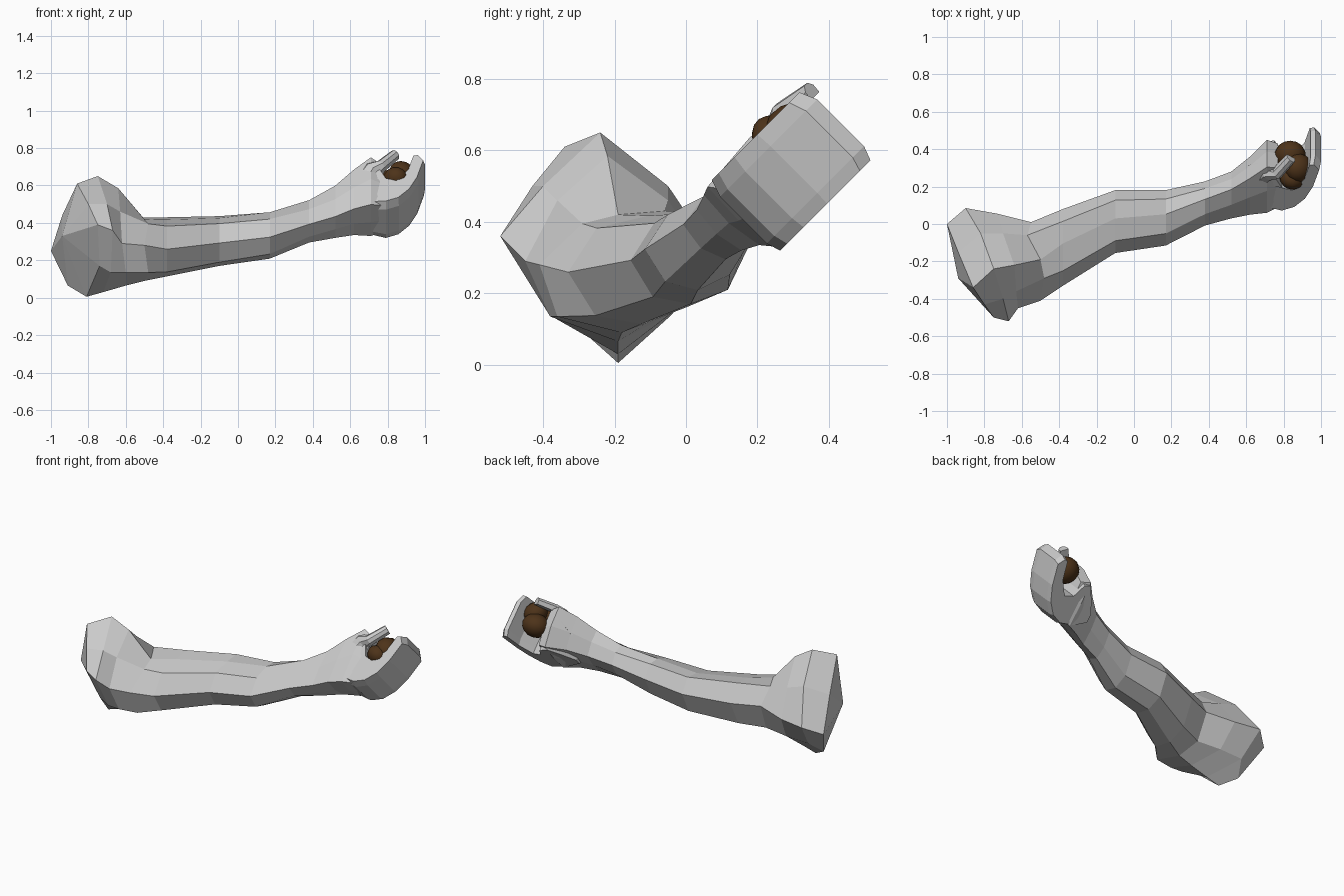
import bpy, bmesh
from mathutils import Vector

if "Cube" in bpy.data.objects:
    bpy.data.objects.remove(bpy.data.objects["Cube"])


def make_object(name, bm):
    bmesh.ops.recalc_face_normals(bm, faces=bm.faces)
    me = bpy.data.meshes.new(name)
    bm.to_mesh(me)
    bm.free()
    ob = bpy.data.objects.new(name, me)
    bpy.context.collection.objects.link(ob)
    return ob


def loft(name, rings, start_tip=None):
    """Skin a list of equal-length closed point rings and cap both ends."""
    bm = bmesh.new()
    vs = [[bm.verts.new(p) for p in r] for r in rings]
    n = len(rings[0])
    for a, b in zip(vs, vs[1:]):
        for i in range(n):
            j = (i + 1) % n
            bm.faces.new((a[i], a[j], b[j], b[i]))
    if start_tip:
        tip = bm.verts.new(start_tip)
        for i in range(n):
            bm.faces.new((vs[0][i], vs[0][(i + 1) % n], tip))
    else:
        bm.faces.new(vs[0])
    bm.faces.new(vs[-1])
    return make_object(name, bm)


# Shoulder rings: top, round the front to the bottom, and up the back
shoulder = [
    [(-.86, -.34, .61), (-.80, -.43, .50), (-.75, -.50, .39), (-.74, -.375, .17),
     (-.81, -.19, .005), (-.91, -.13, .065), (-1, 0, .25), (-.94, -.15, .44)],
    [(-.75, -.24, .65), (-.70, -.40, .50), (-.67, -.52, .36), (-.68, -.375, .135),
     (-.72, -.19, .03), (-.86, -.04, .14), (-.90, .085, .30), (-.82, -.05, .50)],
    [(-.64, -.22, .585), (-.63, -.36, .46), (-.62, -.45, .29), (-.60, -.38, .135),
     (-.60, -.19, .065), (-.70, -.04, .145), (-.73, .055, .30), (-.70, -.05, .46)],
    [(-.50, -.19, .42), (-.48, -.29, .395), (-.50, -.41, .28), (-.48, -.36, .135),
     (-.50, -.18, .09), (-.54, -.06, .15), (-.55, .01, .32), (-.57, -.06, .43)],
]

# Forearm rings: one octagon pattern blending into the diamond of the wrist
OVAL = [(.1, .92), (-.61, .7), (-1, -.08), (-.63, -.85), (0, -1), (.62, -.7), (1, .3), (.68, 1)]
DIAMOND = [(.25, 1), (-.4, .45), (-1, -.2), (-.55, -.65), (0, -1), (.55, -.5), (1, 0), (.68, .55)]
stations = [  # x, y centre, z centre, half y, half z, blend
    (-.38, -.125, .272, .205, .158, 0),
    (-.10, .013, .303, .168, .133, 0),
    (.17, .033, .337, .148, .128, .2),
    (.38, .11, .41, .118, .115, .6),
    (.52, .155, .46, .125, .14, .9),
    (.62, .205, .51, .155, .175, 1),
    (.71, .255, .54, .195, .21, 1),
    (.77, .26, .53, .17, .18, 1),
]
forearm = []
for x, yc, zc, hy, hz, t in stations:
    ring = []
    for a, b in zip(OVAL, DIAMOND):
        u, v = (a[k] * (1 - t) + b[k] * t for k in (0, 1))
        ring.append((x, yc + u * hy, zc + v * hz))
    forearm.append(ring)
loft("arm", shoulder + forearm, start_tip=(-.94, -.29, .33))

# Cupped hand: side profile (along x, palm direction) swept across the hand width,
# narrowing towards the wrist so that it melts into the arm
profile = [(.58, .46), (.68, .415), (.79, .40), (.86, .43), (.92, .50), (.965, .60),
           (1, .74), (.97, .785), (.945, .78), (.915, .66), (.85, .57), (.79, .59),
           (.75, .68), (.70, .69), (.64, .61), (.58, .52)]
S = .5 ** .5
layers = []
for w, s in ((-.315, .90), (-.265, 1), (-.08, 1), (-.04, .93)):
    layer = []
    for x, n in profile:
        k = min(1, .65 + (x - .58) * 2)
        wk = -.18 + (w + .18) * k
        n = .57 + (n - .57) * s
        x = .80 + (x - .80) * (s + 1) / 2
        layer.append((x, (n + wk) * S, (n - wk) * S))
    layers.append(layer)
loft("cupped_hand", layers)

# Thumb reaching over the palm
path = [((.66, .25, .58), .07), ((.725, .285, .685), .05), ((.765, .27, .705), .03),
        ((.84, .352, .765), .026)]
rings = []
for i, (p, r) in enumerate(path):
    a = Vector(path[max(i - 1, 0)][0])
    b = Vector(path[min(i + 1, len(path) - 1)][0])
    d = (b - a).normalized()
    side = d.cross(Vector((0, -S, S))).normalized()
    up = side.cross(d)
    rings.append([Vector(p) + r * (side * u + up * v) for u, v in
                  ((1, .4), (.4, 1), (-.4, 1), (-1, .4), (-1, -.6), (1, -.6))])
loft("thumb", rings)

# Brown nuts held in the palm
brown = bpy.data.materials.new("brown")
brown.diffuse_color = (.075, .033, .01, 1)
brown.use_nodes = True
brown.node_tree.nodes["Principled BSDF"].inputs["Base Color"].default_value = brown.diffuse_color
for i, (loc, r) in enumerate([((.835, .365, .615), .085), ((.88, .30, .66), .078),
                              ((.845, .245, .635), .067)]):
    bpy.ops.mesh.primitive_uv_sphere_add(segments=14, ring_count=8, radius=r, location=loc,
                                         rotation=(.6, .4 * i, i))
    ob = bpy.context.object
    ob.name = f"nut_{i + 1}"
    ob.scale = (1, 1, .85)
    ob.data.materials.append(brown)
    bpy.ops.object.shade_smooth_by_angle()
